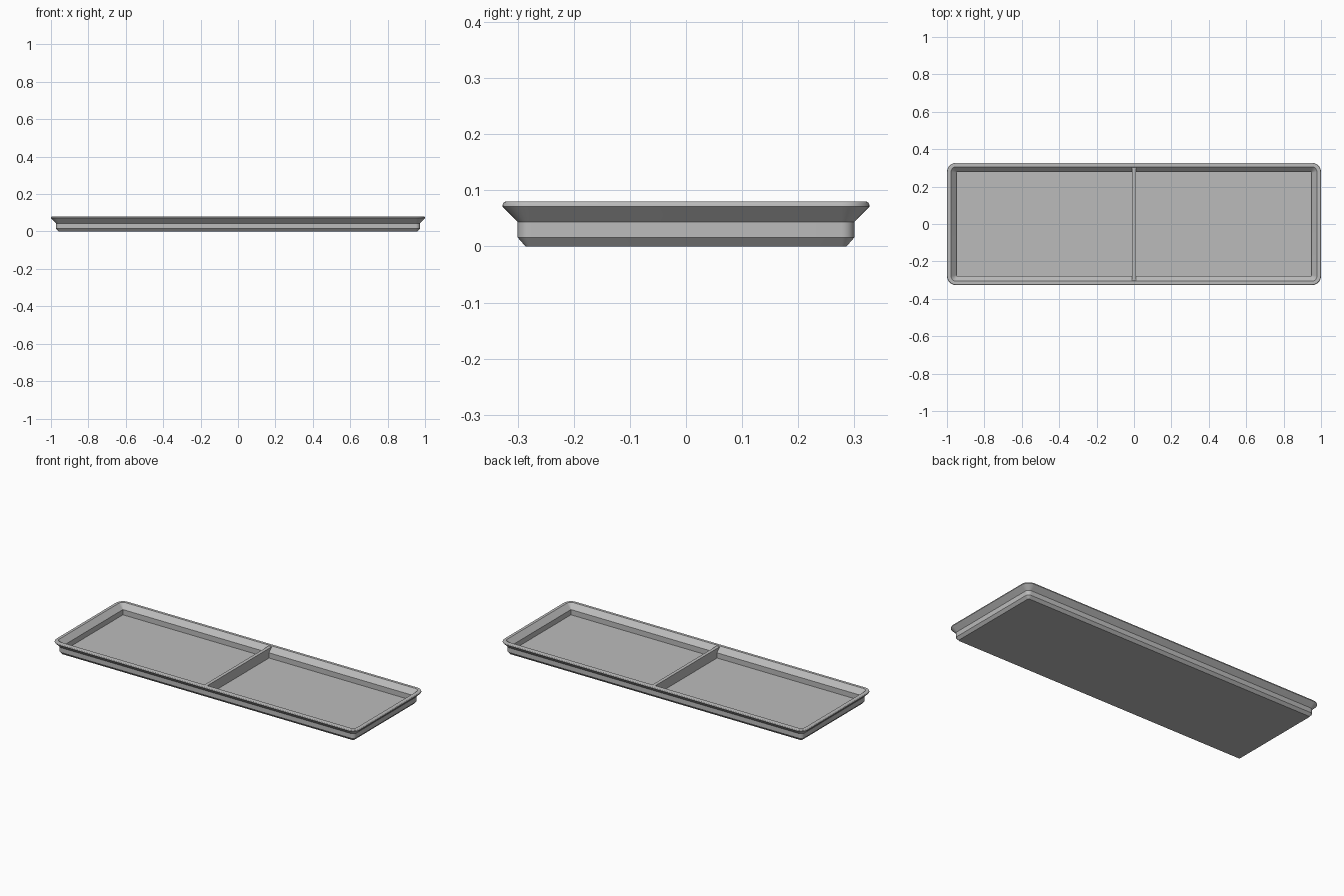
import bpy, bmesh, math

if "Cube" in bpy.data.objects:
    bpy.data.objects.remove(bpy.data.objects["Cube"])

HX, HY, R = 1.0, 0.327, 0.05      # half sizes and outer corner radius
SEG = 8                           # segments per rounded corner

grey = bpy.data.materials.new("grey plastic")
grey.diffuse_color = (0.5, 0.5, 0.5, 1)
grey.use_nodes = True
grey.node_tree.nodes["Principled BSDF"].inputs["Base Color"].default_value = grey.diffuse_color


def ring(bm, inset, z):
    """Rounded rectangle loop, shrunk by inset."""
    r = max(R - inset, 0.003)
    cx, cy = HX - inset - r, HY - inset - r
    verts = []
    for i, (sx, sy) in enumerate([(1, 1), (-1, 1), (-1, -1), (1, -1)]):
        for k in range(SEG + 1):
            a = math.pi / 2 * (i + k / SEG)
            verts.append(bm.verts.new((sx * cx + r * math.cos(a),
                                       sy * cy + r * math.sin(a), z)))
    return verts


def finish(bm, name):
    bmesh.ops.recalc_face_normals(bm, faces=bm.faces)
    me = bpy.data.meshes.new(name)
    bm.to_mesh(me)
    bm.free()
    ob = bpy.data.objects.new(name, me)
    bpy.context.collection.objects.link(ob)
    me.materials.append(grey)
    bpy.ops.object.select_all(action='DESELECT')
    ob.select_set(True)
    bpy.context.view_layer.objects.active = ob
    bpy.ops.object.shade_smooth_by_angle(angle=math.radians(25))
    return ob


# Tray: wall section from underside, over the rim, down to the floor
section = [(0.041, 0.0), (0.027, 0.016), (0.027, 0.044), (0.0, 0.071),
           (0.0005, 0.075), (0.002, 0.078), (0.005, 0.08),
           (0.021, 0.08), (0.023, 0.078), (0.05, 0.051), (0.05, 0.02)]
bm = bmesh.new()
rings = [ring(bm, *p) for p in section]
n = len(rings[0])
for a, b in zip(rings, rings[1:]):
    for i in range(n):
        j = (i + 1) % n
        bm.faces.new((a[i], a[j], b[j], b[i]))
bm.faces.new(rings[0])            # underside
bm.faces.new(rings[-1])           # floor
finish(bm, "tray")

# Divider: thin plate whose ends follow the sloping inner wall
T = 0.01
outline = [(0.278, 0.019), (0.278, 0.051), (0.304, 0.077)]
outline += [(-y, z) for y, z in reversed(outline)]
bm = bmesh.new()
left = [bm.verts.new((-T, y, z)) for y, z in outline]
right = [bm.verts.new((T, y, z)) for y, z in outline]
bm.faces.new(left)
bm.faces.new(right)
for i in range(len(outline)):
    j = (i + 1) % len(outline)
    bm.faces.new((left[i], left[j], right[j], right[i]))
finish(bm, "divider")
